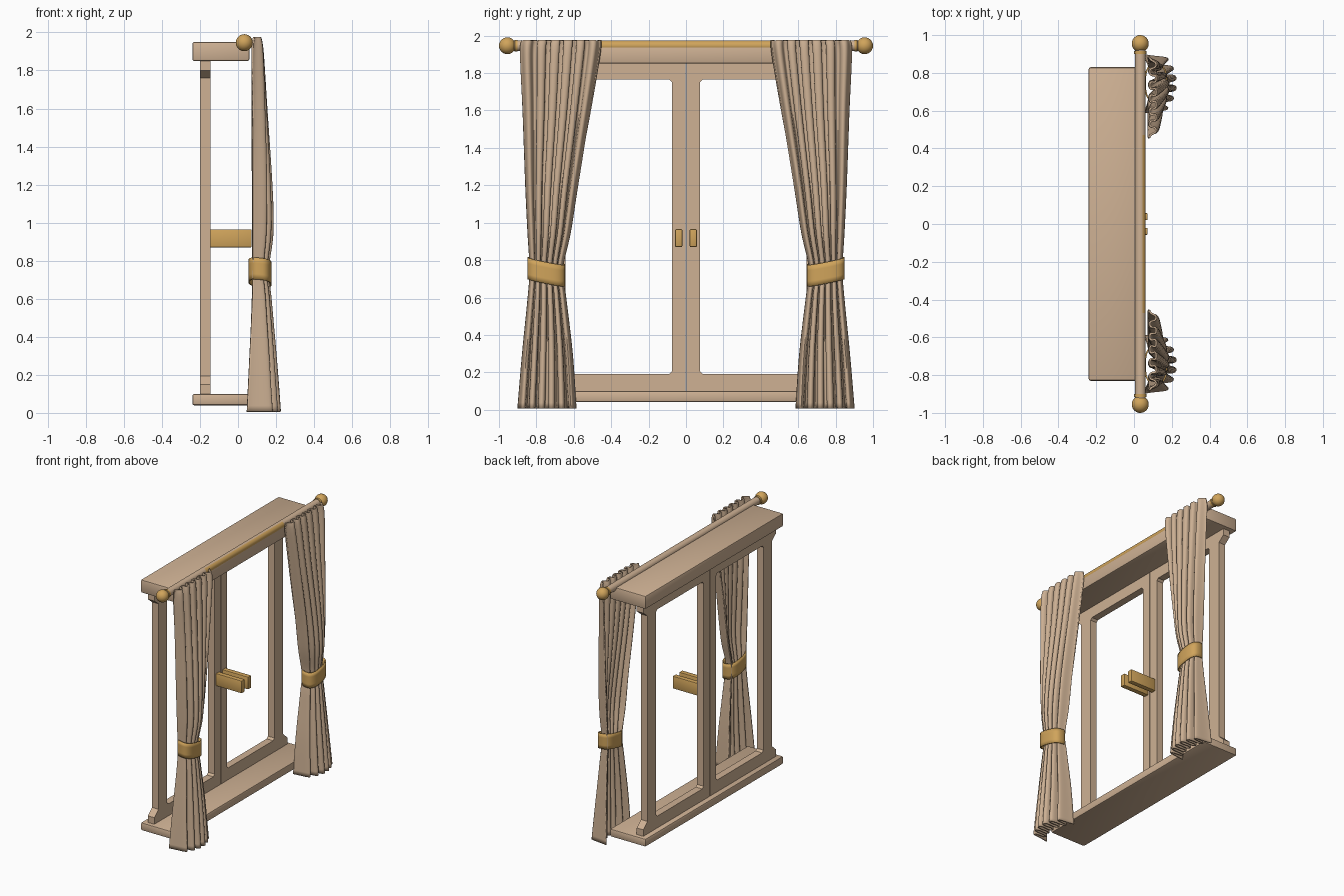
import bpy, bmesh, math
from mathutils import Vector

if "Cube" in bpy.data.objects:
    bpy.data.objects.remove(bpy.data.objects["Cube"])


def material(name, rgb):
    m = bpy.data.materials.new(name)
    m.diffuse_color = (*rgb, 1)
    m.use_nodes = True
    m.node_tree.nodes["Principled BSDF"].inputs["Base Color"].default_value = m.diffuse_color
    return m


WOOD = material("tan wood", (0.62, 0.44, 0.295))
CLOTH = material("tan cloth", (0.60, 0.43, 0.29))
GOLD = material("gold", (0.63, 0.37, 0.105))


def finish(name, bm, *mats, angle=35):
    bmesh.ops.recalc_face_normals(bm, faces=bm.faces)
    me = bpy.data.meshes.new(name)
    bm.to_mesh(me)
    bm.free()
    ob = bpy.data.objects.new(name, me)
    bpy.context.collection.objects.link(ob)
    for m in mats:
        me.materials.append(m)
    bpy.ops.object.select_all(action='DESELECT')
    ob.select_set(True)
    bpy.context.view_layer.objects.active = ob
    bpy.ops.object.shade_smooth_by_angle(angle=math.radians(angle))
    return ob


def box(name, lo, hi, mat, bevel=0.008):
    bm = bmesh.new()
    bmesh.ops.create_cube(bm, size=1)
    for v in bm.verts:
        v.co = Vector([lo[i] + (v.co[i] + 0.5) * (hi[i] - lo[i]) for i in range(3)])
    bmesh.ops.bevel(bm, geom=bm.edges[:], offset=bevel, segments=2,
                    profile=0.5, affect='EDGES')
    return finish(name, bm, mat)


def sweep(rows, bm, closed):
    """Skin a list of equally long point rows with quads."""
    vs = [[bm.verts.new(p) for p in r] for r in rows]
    n = len(vs[0])
    for a, b in zip(vs, vs[1:]):
        for i in range(n if closed else n - 1):
            j = (i + 1) % n
            bm.faces.new((a[i], a[j], b[j], b[i]))


def solidify(ob, t):
    m = ob.modifiers.new("thickness", 'SOLIDIFY')
    m.thickness, m.offset = t, 0


# Head box and sill
box("head_box", (-0.24, -0.83, 1.85), (0.06, 0.83, 1.95), WOOD, 0.01)
box("sill", (-0.24, -0.83, 0.04), (0.06, 0.83, 0.10), WOOD, 0.01)


# Sash: flared outline with a chamfered opening
def sash(name, s):
    outer = [(0.002, 0.095), (0.80, 0.095), (0.80, 0.15), (0.75, 0.195),
             (0.75, 1.76), (0.80, 1.80), (0.80, 1.855), (0.002, 1.855)]
    y0, y1, z0, z1, c = 0.075, 0.645, 0.19, 1.765, 0.015
    inner = [(y0 + c, z0), (y1 - c, z0), (y1, z0 + c), (y1, z1 - c),
             (y1 - c, z1), (y0 + c, z1), (y0, z1 - c), (y0, z0 + c)]
    bm = bmesh.new()
    edges = []
    for loop in (outer, inner):
        vs = [bm.verts.new((-0.20, s * y, z)) for y, z in loop]
        edges += [bm.edges.new((vs[i - 1], vs[i])) for i in range(len(vs))]
    bmesh.ops.triangle_fill(bm, edges=edges, use_beauty=True)
    ext = bmesh.ops.extrude_face_region(bm, geom=bm.faces[:])
    bmesh.ops.translate(bm, vec=(0.055, 0, 0),
                        verts=[g for g in ext['geom'] if isinstance(g, bmesh.types.BMVert)])
    finish(name, bm, WOOD)


# Rod, gold on its exposed front between the curtains
bm = bmesh.new()
rows = []
for y in (-0.93, -0.47, 0.47, 0.93):
    rows.append([(0.034 + 0.028 * math.cos(a * math.tau / 32), y,
                  1.946 + 0.028 * math.sin(a * math.tau / 32)) for a in range(32)])
sweep(rows, bm, True)
bmesh.ops.recalc_face_normals(bm, faces=bm.faces)
for f in bm.faces:
    f.material_index = int(abs(f.calc_center_median().y) < 0.4 and f.normal.x > 0.3)
finish("curtain_rod", bm, WOOD, GOLD)


# Finial: ball with a short collar, turned around the rod axis
def finial(name, s):
    prof = [(0.0, 0.90), (0.032, 0.90), (0.032, 0.915), (0.025, 0.918)]
    prof += [(0.045 * math.sin(t), 0.955 - 0.045 * math.cos(t))
             for t in [0.55 + i * (math.pi - 0.55) / 14 for i in range(15)]]
    bm = bmesh.new()
    sweep([[(0.033 + r * math.cos(a * math.tau / 28), s * y,
             1.946 + r * math.sin(a * math.tau / 28)) for a in range(28)]
           for r, y in prof], bm, True)
    bmesh.ops.remove_doubles(bm, verts=bm.verts, dist=0.0002)
    finish(name, bm, GOLD)


# Curtain envelope: z, outer y, inner y, back x, front x, bulge share
KEYS = [(1.975, .88, .455, .078, .122, .05), (1.90, .885, .46, .070, .135, .08),
        (1.60, .87, .51, .070, .155, .25), (1.20, .855, .58, .070, .182, .45),
        (0.95, .843, .62, .070, .188, .55), (0.75, .832, .662, .070, .164, .55),
        (0.60, .842, .645, .068, .178, .50), (0.30, .872, .61, .055, .205, .45),
        (0.006, .897, .59, .042, .228, .40)]


def envelope(t):
    i = min(int(t), len(KEYS) - 2)
    u = t - i
    p0, p1, p2, p3 = [KEYS[min(max(i + k, 0), len(KEYS) - 1)] for k in (-1, 0, 1, 2)]
    return [0.5 * (2 * b + (c - a) * u + (2 * a - 5 * b + 4 * c - d) * u * u
                   + (3 * b - a - 3 * c + d) * u ** 3)
            for a, b, c, d in zip(p0, p1, p2, p3)]


def curtain(name, s):
    n, cols, steps = 6, 132, 48
    rows = []
    for r in range(steps + 1):
        z, yo, yi, xb, xf, w = envelope(r / steps * (len(KEYS) - 1))
        row = []
        for c in range(cols + 1):
            q = c / cols
            ph = math.tau * n * q + 0.5 * math.sin(5 * q + 1.5 * z)
            arc = math.sin(math.pi * q) ** 0.7 if 0 < q < 1 else 0
            f = w * arc + (1 - w) * (0.5 - 0.5 * math.cos(ph))
            y = yo + (yi - yo) * (q + 0.022 * math.sin(2 * ph) * math.sin(math.pi * q))
            row.append((xb + 0.005 + (xf - xb - 0.010) * f, s * y, z))
        rows.append(row)
    bm = bmesh.new()
    sweep(rows, bm, False)
    solidify(finish(name, bm, CLOTH, angle=60), 0.010)


# Tieback: tilted oval band
def tieback(name, s):
    rows = []
    for k in range(5):
        h = (k / 4 - 0.5) * 0.115
        row = []
        for a in range(48):
            t = a * math.tau / 48
            ca, sa = math.cos(t), math.sin(t)
            dx = 0.057 * math.copysign(abs(ca) ** 0.75, ca)
            dy = 0.097 * math.copysign(abs(sa) ** 0.75, sa)
            row.append((0.116 + dx, s * (0.747 + dy), 0.738 + h + 0.2 * dy - 0.12 * dx))
        rows.append(row)
    bm = bmesh.new()
    sweep(rows, bm, True)
    solidify(finish(name, bm, GOLD, angle=60), 0.008)


for side, s in (("left", -1), ("right", 1)):
    sash(side + "_sash", s)
    finial(side + "_finial", s)
    curtain(side + "_curtain", s)
    tieback(side + "_tieback", s)
    # Handle plate on the meeting stile
    y = sorted((s * 0.02, s * 0.058))
    box(side + "_handle", (-0.147, y[0], 0.87), (0.072, y[1], 0.965), GOLD, 0.005)
